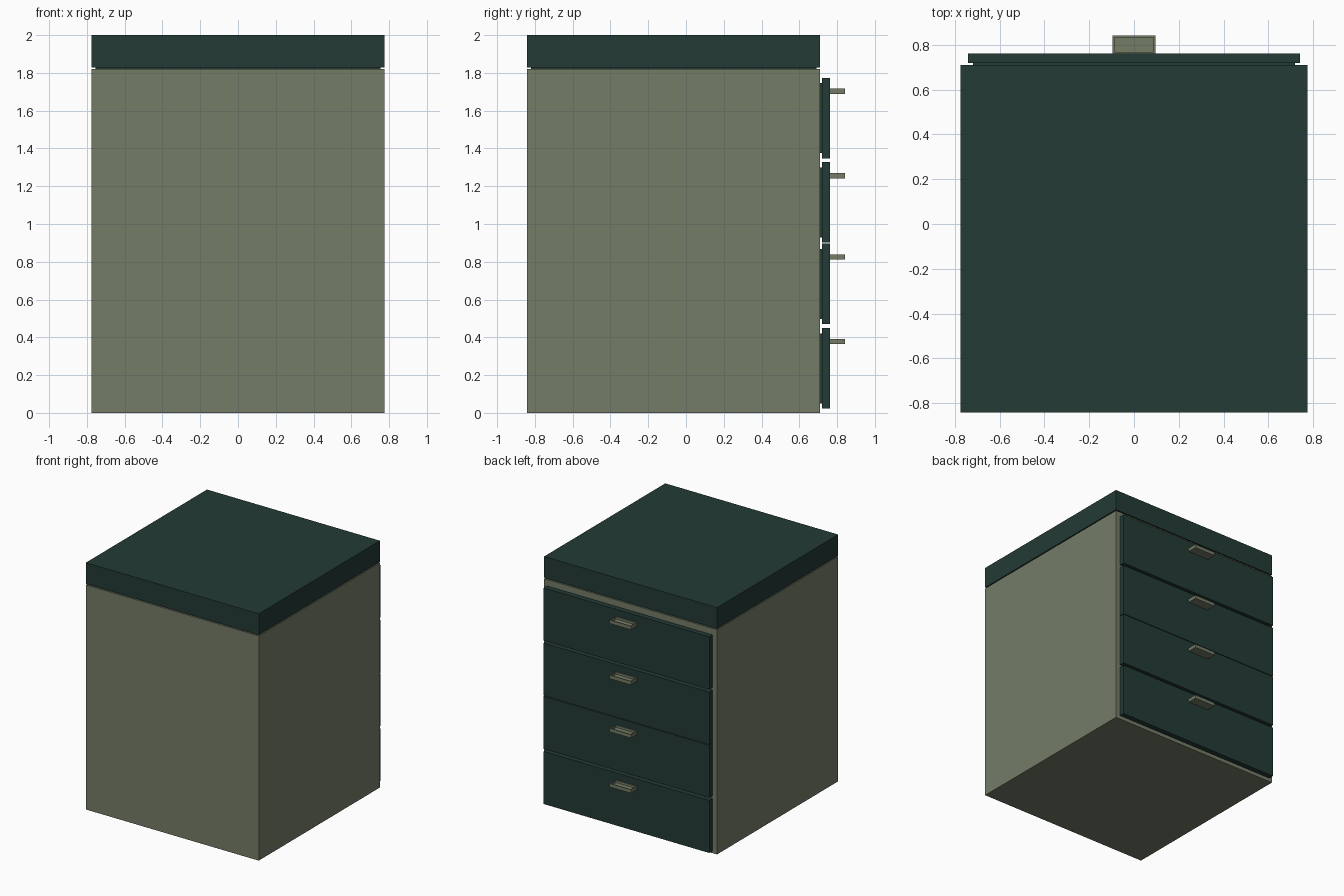
import bpy, bmesh

if "Cube" in bpy.data.objects:
    bpy.data.objects.remove(bpy.data.objects["Cube"])


def material(name, rgb):
    m = bpy.data.materials.new(name)
    m.diffuse_color = (*rgb, 1.0)
    m.use_nodes = True
    m.node_tree.nodes["Principled BSDF"].inputs["Base Color"].default_value = m.diffuse_color
    return m


GREEN = material("dark green", (0.017, 0.043, 0.036))
OLIVE = material("olive grey", (0.175, 0.202, 0.134))


def add_box(bm, x, y, z):
    """Box from (min, max) ranges."""
    r = bmesh.ops.create_cube(bm, size=1)
    for v in r["verts"]:
        for i, (lo, hi) in enumerate((x, y, z)):
            v.co[i] = hi if v.co[i] > 0 else lo
    return r["verts"]


def finish(name, bm, mat):
    mesh = bpy.data.meshes.new(name)
    bmesh.ops.recalc_face_normals(bm, faces=bm.faces)
    bm.to_mesh(mesh)
    bm.free()
    mesh.materials.append(mat)
    ob = bpy.data.objects.new(name, mesh)
    bpy.context.collection.objects.link(ob)
    return ob


def box(name, mat, *ranges):
    bm = bmesh.new()
    add_box(bm, *ranges)
    return finish(name, bm, mat)


# Cabinet body, and worktop sitting on a thin recessed spacer
box("cabinet_body", OLIVE, (-0.775, 0.775), (-0.841, 0.71), (0, 1.82))
box("top_spacer", GREEN, (-0.755, 0.755), (-0.821, 0.69), (1.819, 1.829))
box("worktop", GREEN, (-0.775, 0.775), (-0.841, 0.71), (1.828, 2.0))

# Four drawers on the back face, each with a spacer and a tray-like pull
for i, zc in enumerate((0.236, 0.683, 1.114, 1.561)):
    n = i + 1
    box(f"drawer_spacer_{n}", GREEN, (-0.72, 0.72), (0.709, 0.72),
        (zc - 0.185, zc + 0.185))
    box(f"drawer_front_{n}", GREEN, (-0.742, 0.742), (0.719, 0.762),
        (zc - 0.213, zc + 0.213))

    # Handle: flat tray with the top face inset and sunk
    bm = bmesh.new()
    h = zc + 0.142
    add_box(bm, (-0.095, 0.095), (0.761, 0.841), (h - 0.014, h + 0.014))
    bm.normal_update()
    top = max(bm.faces, key=lambda f: f.calc_center_median().z)
    bmesh.ops.inset_region(bm, faces=[top], thickness=0.011)
    ext = bmesh.ops.extrude_face_region(bm, geom=[top])
    for v in [g for g in ext["geom"] if isinstance(g, bmesh.types.BMVert)]:
        v.co.z -= 0.018
    if top.is_valid:
        bmesh.ops.delete(bm, geom=[top], context="FACES_ONLY")
    finish(f"drawer_handle_{n}", bm, OLIVE)
